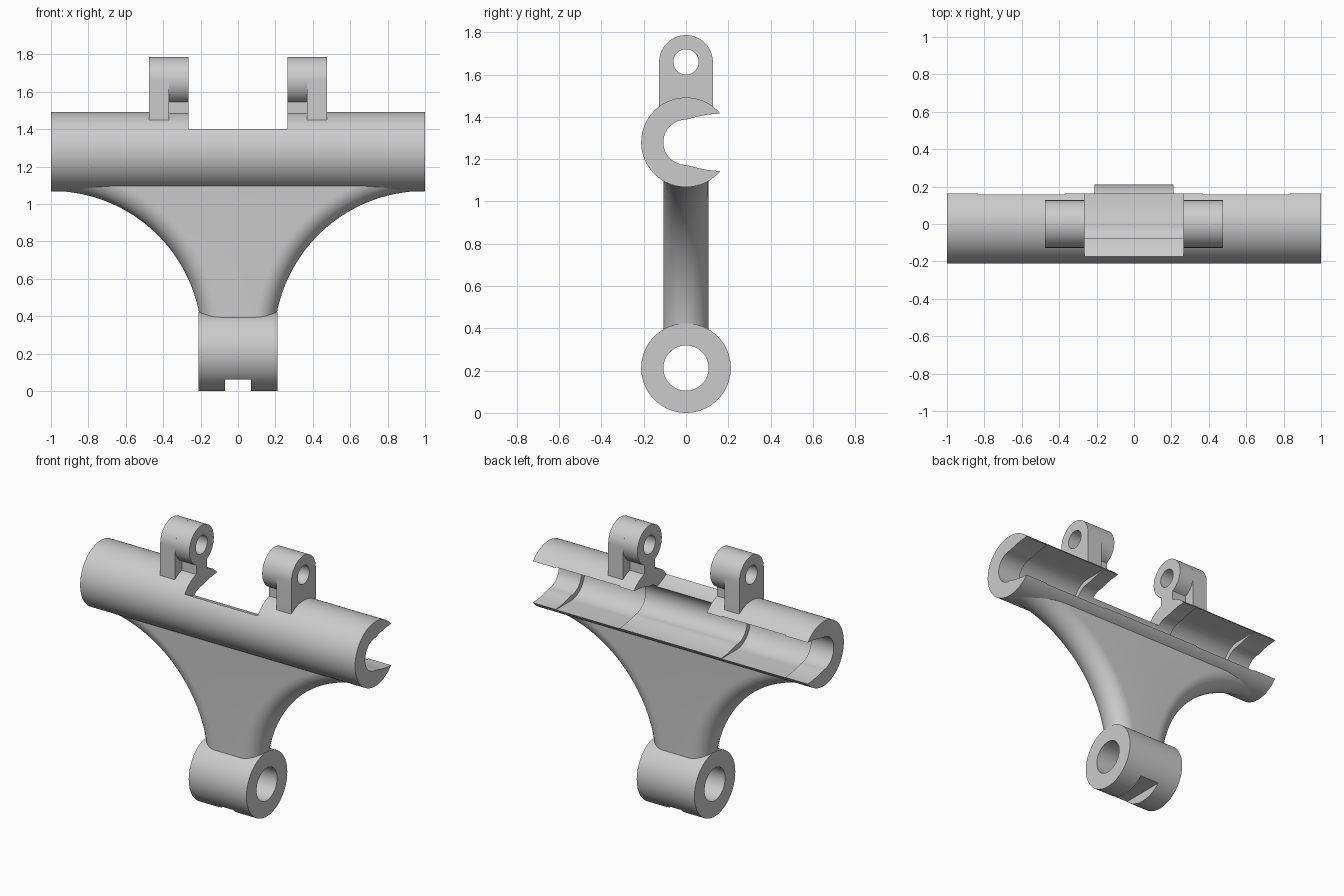
import bpy, bmesh
from math import sin, cos, pi, radians, sqrt, asin

cube = bpy.data.objects.get("Cube")
if cube:
    bpy.data.objects.remove(cube, do_unlink=True)

grey = bpy.data.materials.new("plain grey")
grey.use_nodes = True
colour = (0.6, 0.6, 0.6, 1)
grey.diffuse_color = colour
grey.node_tree.nodes["Principled BSDF"].inputs["Base Color"].default_value = colour

# Main dimensions
TUBE_Z, EYE_Z, PIN_Z = 1.28, 0.212, 1.66
OUTER, BORE, POCKET = 0.212, 0.107, 0.14
LUG = 0.127


def finish(name, bm):
    bmesh.ops.recalc_face_normals(bm, faces=bm.faces)
    mesh = bpy.data.meshes.new(name)
    bm.to_mesh(mesh)
    bm.free()
    mesh.materials.append(grey)
    obj = bpy.data.objects.new(name, mesh)
    bpy.context.collection.objects.link(obj)
    return obj


def arc(z, r, start, end, n=48):
    """Points (y, z) along an arc centred on y = 0."""
    angles = [radians(start + (end - start) * i / n) for i in range(n + 1)]
    return [(r * cos(a), z + r * sin(a)) for a in angles]


def prism(name, points, x0, x1):
    """Extrude a (y, z) outline along x."""
    bm = bmesh.new()
    face = bm.faces.new([bm.verts.new((x0, y, z)) for y, z in points])
    moved = bmesh.ops.extrude_face_region(bm, geom=[face])["geom"]
    verts = [v for v in moved if isinstance(v, bmesh.types.BMVert)]
    bmesh.ops.translate(bm, verts=verts, vec=(x1 - x0, 0, 0))
    return finish(name, bm)


def rod(name, z, r, x0, x1):
    return prism(name, arc(z, r, 0, 360, 80)[:-1], x0, x1)


def box(name, x0, x1, y0, y1, z0, z1):
    return prism(name, [(y0, z0), (y1, z0), (y1, z1), (y0, z1)], x0, x1)


def select(obj):
    bpy.ops.object.select_all(action='DESELECT')
    obj.select_set(True)
    bpy.context.view_layer.objects.active = obj


def cut(obj, cutter):
    cutter.hide_render = True
    mod = obj.modifiers.new("cut", 'BOOLEAN')
    mod.operation = 'DIFFERENCE'
    mod.solver = 'EXACT'
    mod.object = cutter
    select(obj)
    bpy.ops.object.modifier_apply(modifier=mod.name)
    bpy.data.objects.remove(cutter, do_unlink=True)


def smooth(obj):
    select(obj)
    bpy.ops.object.shade_smooth_by_angle(angle=radians(30))


# Open tube: C-shaped section with flared lips at the back
lip = [(0.16 * i / 8, BORE + 0.028 * sin(pi / 2 * i / 8)) for i in range(1, 8)]
section = arc(TUBE_Z, OUTER, 40, 320, 72)
section += [(y, TUBE_Z - h) for y, h in reversed(lip)]
section += arc(TUBE_Z, BORE, 270, 90)
section += [(y, TUBE_Z + h) for y, h in lip]
tube = prism("open_tube", section, -1, 1)

# Bearing pockets, wider than the bore and open to the back
for x0, x1 in ((-0.835, -0.37), (0.37, 0.835)):
    pocket = arc(TUBE_Z, POCKET, 90, 270)
    pocket += [(0.3, TUBE_Z - POCKET), (0.3, TUBE_Z + POCKET)]
    cut(tube, prism("pocket_cutter", pocket, x0, x1))

# Hinge clearance scooped out of the tube's middle
cut(tube, rod("clearance_cutter", PIN_Z, 0.313, -0.265, 0.265))
smooth(tube)

# Hinge lugs: an outer slab and an inner knuckle on a narrow neck
NECK = 0.055
tilt = 90 - asin(NECK / LUG) * 180 / pi
slab_shape = [(LUG, 1.435)] + arc(PIN_Z, LUG, 0, 180) + [(-LUG, 1.435)]
knuckle_shape = [(NECK, 1.43)] + arc(PIN_Z, LUG, -tilt, 180 + tilt) + [(-NECK, 1.43)]
for side, s in (("left", 1), ("right", -1)):
    for part, shape, a, b in (("slab", slab_shape, 0.37, 0.477),
                              ("knuckle", knuckle_shape, 0.265, 0.37)):
        lug = prism(f"hinge_{part}_{side}", shape, s * a, s * b)
        cut(lug, rod("pin_cutter", PIN_Z, 0.06, -0.6, 0.6))
        smooth(lug)

# Lower eye with a slot underneath
eye = rod("lower_eye", EYE_Z, OUTER, -0.21, 0.21)
cut(eye, rod("eye_bore_cutter", EYE_Z, BORE, -0.3, 0.3))
cut(eye, box("slot_cutter", -0.07, 0.07, -0.3, 0.3, -0.1, 0.062))
smooth(eye)

# Web: concave sides with fully rounded edges, lofted through its thickness
HALF, SWEEP, CX, CZ = 0.107, 0.805, 0.998, 0.265
LOW, HIGH, STEPS = 0.36, 1.115, 40


def web_layer(bm, t):
    r = SWEEP + HALF * (1 - cos(t))
    top = min(pi / 2, asin(min(1, (HIGH - CZ) / r)))
    low = asin((LOW - CZ) / r)
    side = []
    for i in range(STEPS + 1):
        a = low + (top - low) * i / STEPS
        side.append((CX - r * cos(a), CZ + r * sin(a)))
    side.append((side[-1][0], HIGH + 0.001))
    outline = side + [(-x, z) for x, z in reversed(side)]
    return [bm.verts.new((x, HALF * sin(t), z)) for x, z in outline]


bm = bmesh.new()
layers = [web_layer(bm, -pi / 2 + pi * i / 24) for i in range(25)]
for a, b in zip(layers, layers[1:]):
    for i in range(len(a)):
        j = (i + 1) % len(a)
        bm.faces.new((a[i], a[j], b[j], b[i]))
bm.faces.new(layers[0])
bm.faces.new(layers[-1])
smooth(finish("web", bm))
